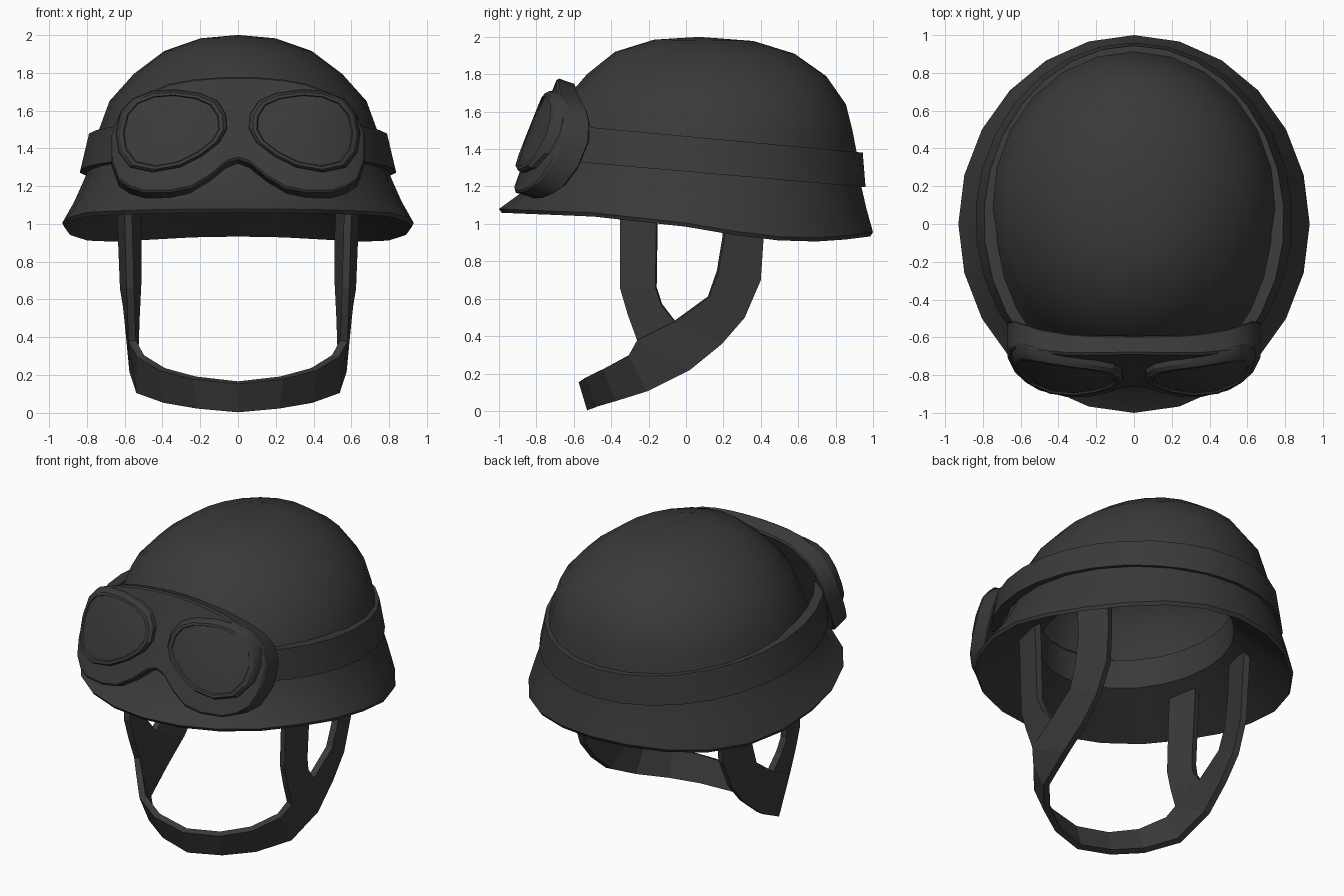
import bpy, bmesh, math

if "Cube" in bpy.data.objects:
    bpy.data.objects.remove(bpy.data.objects["Cube"])

mat = bpy.data.materials.new("charcoal")
mat.diffuse_color = (0.042, 0.042, 0.042, 1)
mat.use_nodes = True
mat.node_tree.nodes["Principled BSDF"].inputs["Base Color"].default_value = mat.diffuse_color


def make(name, verts, faces, angle=30):
    me = bpy.data.meshes.new(name)
    bm = bmesh.new()
    vs = [bm.verts.new(v) for v in verts]
    for f in faces:
        bm.faces.new([vs[i] for i in f])
    bmesh.ops.recalc_face_normals(bm, faces=bm.faces)
    bm.to_mesh(me)
    bm.free()
    ob = bpy.data.objects.new(name, me)
    bpy.context.collection.objects.link(ob)
    me.materials.append(mat)
    if angle:
        bpy.ops.object.select_all(action='DESELECT')
        ob.select_set(True)
        bpy.context.view_layer.objects.active = ob
        bpy.ops.object.shade_smooth_by_angle(angle=math.radians(angle))
    return ob


def bridge(rows, n, closed=True):
    """Quads between consecutive rows of n points."""
    return [(r*n + i, r*n + (i+1) % n, (r+1)*n + (i+1) % n, (r+1)*n + i)
            for r in range(rows-1) for i in range(n if closed else n-1)]


def interp(pts, x):
    for (x0, y0), (x1, y1) in zip(pts, pts[1:]):
        if x <= x1:
            return y0 + (y1-y0)*(x-x0)/(x1-x0)
    return pts[-1][1]


# ---- helmet shell: oval rings from outer crown, around the rim, liner, inner crown
N = 24
RIM = [(-1, 1.06), (-.5, 1.04), (0, .985), (.35, .925), (.6, .902), (.8, .91), (1, .935)]
# half width, front y, back y, front z, back z (None = follow rim curve + offset)
rings = [(.20, -.17, .36, 1.985, 1.978), (.39, -.38, .58, 1.92, 1.91),
         (.55, -.53, .75, 1.80, 1.79), (.68, -.65, .855, 1.66, 1.64),
         (.735, -.71, .89, 1.5, 1.5), (.765, -.75, .915, 1.42, 1.37),
         (.805, -.80, .935, 1.30, 1.21), (.865, -.89, .965, 1.16, 1.08),
         (.93, -1, 1, None, .02), (.92, -.985, .985, None, 0),
         (.55, -.63, .67, 1.23, 1.21), (.54, -.62, .66, 1.42, 1.40),
         (.67, -.65, .82, 1.45, 1.43), (.63, -.61, .80, 1.64, 1.62),
         (.51, -.49, .70, 1.77, 1.76), (.36, -.35, .54, 1.88, 1.87),
         (.18, -.15, .34, 1.95, 1.945)]
verts = []
for rx, yf, yb, zf, zb in rings:
    for i in range(N):
        a = 2*math.pi*i/N
        y = (yf+yb)/2 + (yb-yf)/2*math.cos(a)
        t = (1+math.cos(a))/2
        z = interp(RIM, y) + zb if zf is None else zf + (zb-zf)*t
        verts.append((rx*math.sin(a), y, z))
faces = bridge(len(rings), N)
top, low = len(verts), len(verts)+1
verts += [(0, .07, 2.0), (0, .08, 1.965)]
last = (len(rings)-1)*N
for i in range(N):
    j = (i+1) % N
    faces += [(i, j, top), (last+j, last+i, low)]
make("helmet_shell", verts, faces, 32)

# ---- goggle strap around the back of the shell
verts, M = [], 23
for i in range(M):
    a = math.radians(-134 + 268*i/(M-1))
    c, s = math.cos(a), math.sin(a)
    for rx, yb, upper in ((.795, .945, 1), (.84, .96, 0), (.775, .89, 0), (.73, .88, 1)):
        d = 0 if rx in (.795, .84) else -.04
        y = .02 + ((yb-.02) if c > 0 else .93+d)*c
        z = 1.469 - .093*y if upper else 1.28 - .0875*y
        verts.append((rx*s, y, z))
e = (M-1)*4
make("goggle_strap", verts, bridge(M, 4) + [(0, 1, 2, 3), (e, e+1, e+2, e+3)], 30)


# ---- goggle frame: columns following a curved, leaning surface
def gy(x, z, off=0):
    return -.80 + .75*x**4 + .4*(z-1.5) + off


half = [(0, 1.78, 1.345), (.06, 1.78, 1.325), (.15, 1.775, 1.25), (.25, 1.765, 1.19),
        (.36, 1.745, 1.17), (.5, 1.69, 1.17), (.57, 1.65, 1.19), (.63, 1.58, 1.23),
        (.67, 1.47, 1.34)]
cols = [(-x, a, b) for x, a, b in half[:0:-1]] + half
K = len(cols)
outline = [(x, a) for x, a, b in cols] + [(x, b) for x, a, b in cols[::-1]]
L = 2*K
verts = [(x, gy(x, z), z) for x, z in outline]
verts += [(x, gy(x, z, .10 + .1*x*x), z-.035) for x, z in outline]
faces = bridge(2, L)
for i in range(K-1):
    q = (i, i+1, L-2-i, L-1-i)
    faces += [q, tuple(L+k for k in q[::-1])]
frame = make("goggle_frame", verts, faces, 35)
bev = frame.modifiers.new("soft_edge", 'BEVEL')
bev.width, bev.segments, bev.limit_method = .01, 1, 'ANGLE'
bev.angle_limit = math.radians(50)

# ---- lens cups: raised ring with recessed lens
cup = [(.065, 1.58), (.06, 1.5), (.10, 1.43), (.19, 1.36), (.31, 1.30), (.45, 1.275),
       (.57, 1.30), (.63, 1.38), (.645, 1.48), (.62, 1.59), (.56, 1.66), (.46, 1.70),
       (.34, 1.71), (.2, 1.69), (.11, 1.65)]
steps = [(1.01, .02), (1.0, -.025), (.94, -.044), (.87, -.044), (.85, -.034), (.45, -.044)]
n = len(cup)
for side, label in ((-1, "left"), (1, "right")):
    verts = []
    for s, off in steps:
        for x, z in cup:
            px, pz = .355 + (x-.355)*s, 1.5 + (z-1.5)*s
            verts.append((side*px, gy(px, pz, off), pz))
    faces = bridge(len(steps), n)
    e = (len(steps)-1)*n
    verts.append((side*.355, gy(.355, 1.5, -.046), 1.5))
    faces += [(e+i, e+(i+1) % n, len(verts)-1) for i in range(n)]
    make("lens_cup_" + label, verts, faces, 25)


# ---- chin strap: ribbons given by pairs of edge points, mirrored and thickened
def ribbon(name, pairs):
    vs = [p for pair in pairs for p in pair]
    ob = make(name, vs, bridge(len(pairs), 2, False), 0)
    m = ob.modifiers.new("mirror", 'MIRROR')
    m.use_clip = True
    s = ob.modifiers.new("thickness", 'SOLIDIFY')
    s.thickness, s.offset = .04, 0


ribbon("chin_strap", [
    ((.605, .20, 1.26), (.545, .42, 1.26)),
    ((.59, .20, .93), (.53, .41, .93)),
    ((.59, .17, .75), (.53, .395, .70)),
    ((.585, .12, .61), (.54, .31, .50)),
    ((.58, -.06, .48), (.545, .19, .36)),
    ((.56, -.26, .38), (.555, .02, .22)),
    ((.515, -.30, .30), (.52, -.20, .11)),
    ((.40, -.43, .23), (.38, -.36, .06)),
    ((.23, -.52, .185), (.21, -.46, .03)),
    ((0, -.555, .16), (0, -.51, .01))])
ribbon("front_strap", [
    ((.59, -.35, 1.26), (.63, -.155, 1.26)),
    ((.58, -.35, 1.03), (.62, -.155, 1.03)),
    ((.57, -.35, .66), (.605, -.16, .66)),
    ((.565, -.31, .52), (.59, -.13, .57)),
    ((.56, -.26, .38), (.58, -.06, .48))])
